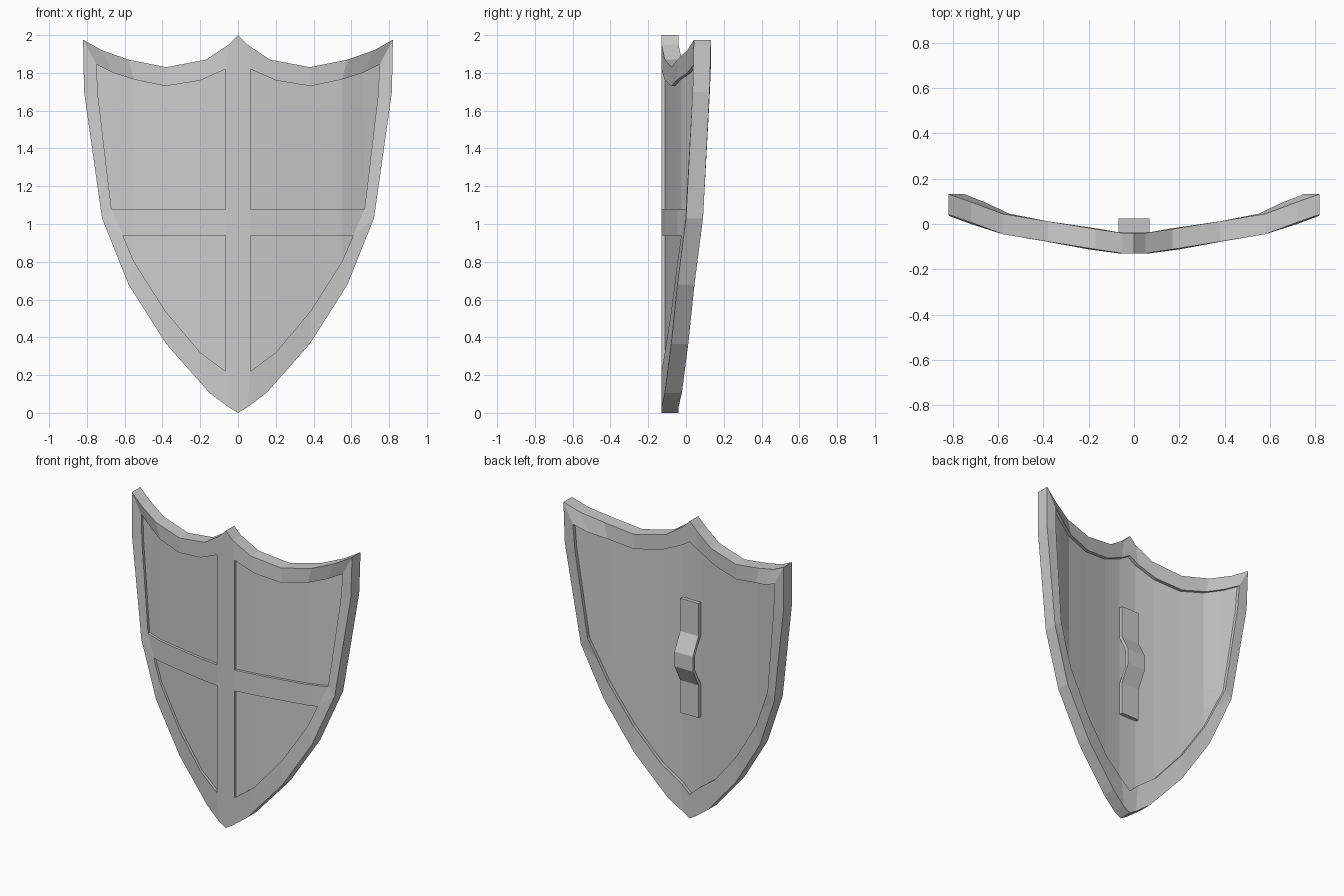
import bpy, bmesh
from mathutils import Vector

if "Cube" in bpy.data.objects:
    bpy.data.objects.remove(bpy.data.objects["Cube"], do_unlink=True)

THICK, FRONT_RECESS, BACK_RECESS = 0.09, 0.018, 0.022
BAR_LOW, BAR_HIGH = 0.94, 1.08

steel = bpy.data.materials.new("grey_steel")
steel.use_nodes = True
GREY = (0.6, 0.6, 0.6, 1)
steel.diffuse_color = GREY
steel.node_tree.nodes["Principled BSDF"].inputs["Base Color"].default_value = GREY


def finish(bm, name):
    bmesh.ops.recalc_face_normals(bm, faces=bm.faces)
    mesh = bpy.data.meshes.new(name)
    bm.to_mesh(mesh)
    bm.free()
    mesh.materials.append(steel)
    obj = bpy.data.objects.new(name, mesh)
    bpy.context.collection.objects.link(obj)
    return obj


# Columns: inner x, depth, outer bottom x z, inner bottom z, inner top z, outer top x z
columns = [
    (0.00, -0.13, 0.00, 0.00, 0.16, 1.86, 0.00, 2.00),
    (0.065, -0.13, 0.05, 0.03, 0.22, 1.82, 0.05, 1.95),
    (0.20, -0.112, 0.15, 0.105, 0.32, 1.76, 0.17, 1.87),
    (0.385, -0.078, 0.38, 0.365, 0.54, 1.73, 0.38, 1.83),
    (0.55, -0.045, 0.58, 0.68, 0.80, 1.765, 0.58, 1.87),
]
grid = [[(ox, y, oz), (x, y, iz), (x, y, BAR_LOW), (x, y, BAR_HIGH), (x, y, tz), (px, y, pz)]
        for x, y, ox, oz, iz, tz, px, pz in columns]

# Side edge of the shield
side_low, bar_tip = (0.72, 0.0, 1.03), (0.61, -0.025, BAR_LOW)
side_in, top_in, top_out = (0.67, 0.0, BAR_HIGH), (0.66, 0.007, 1.80), (0.72, 0.007, 1.92)
edge_in, edge_out = (0.74, 0.035, 1.67), (0.815, 0.035, 1.70)
corner_in, corner_out = (0.75, 0.042, 1.845), (0.82, 0.042, 1.975)
grid.append([side_low, bar_tip, bar_tip, side_in, top_in, top_out])

# Faces of one half, tagged as rim, bar or panel
half = []
for c in range(len(grid) - 1):
    a, b = grid[c], grid[c + 1]
    for r in range(5):
        kind = "rim" if r in (0, 4) else "bar" if r == 2 or c == 0 else "panel"
        half.append((kind, [a[r], b[r], b[r + 1], a[r + 1]]))
half += [
    ("panel", [side_in, edge_in, corner_in, top_in]),
    ("rim", [bar_tip, side_low, side_in]),
    ("rim", [side_in, side_low, edge_out, edge_in]),
    ("rim", [edge_in, edge_out, corner_out, corner_in]),
    ("rim", [top_in, corner_in, corner_out, top_out]),
]


def add_sheet(bm, shift, recessed, depth):
    """Add one mirrored sheet and sink its recessed faces along y."""
    verts, sunk = {}, []
    for sign in (1, -1):
        for kind, pts in half:
            keys = list(dict.fromkeys((sign * x + 0.0, y + shift, z) for x, y, z in pts))
            for k in keys:
                if k not in verts:
                    verts[k] = bm.verts.new(k)
            face = bm.faces.new([verts[k] for k in keys[::sign]])
            if kind in recessed:
                sunk.append(face)
    rim = [e for e in bm.edges if e.is_boundary and e.verts[0] in verts.values()]
    out = bmesh.ops.extrude_face_region(bm, geom=sunk)["geom"]
    moved = [v for v in out if isinstance(v, bmesh.types.BMVert)]
    bmesh.ops.translate(bm, verts=moved, vec=Vector((0, depth, 0)))
    old = [f for f in sunk if f.is_valid]
    if old:
        bmesh.ops.delete(bm, geom=old, context="FACES")
    return rim


# Shield body: front with four sunk quarters, back with one sunk field
bm = bmesh.new()
front_rim = add_sheet(bm, 0, ("panel",), FRONT_RECESS)
back_rim = add_sheet(bm, THICK, ("panel", "bar"), -BACK_RECESS)
bmesh.ops.bridge_loops(bm, edges=front_rim + back_rim)
finish(bm, "shield_body")

# Handle: a bent strip on the back
MID, HALF_W, STRIP = 1.08, 0.068, 0.025
path = [(0.385, -0.035), (0.165, -0.035), (0.05, 0.025)]
path += [(-z, y) for z, y in reversed(path)]
bm = bmesh.new()
rings = []
for z, y in path:
    rings.append([bm.verts.new((x, y - t, MID + z)) for x, t in
                  ((-HALF_W, 0), (HALF_W, 0), (HALF_W, STRIP), (-HALF_W, STRIP))])
for a, b in zip(rings, rings[1:]):
    for i in range(4):
        j = (i + 1) % 4
        bm.faces.new((a[i], a[j], b[j], b[i]))
bm.faces.new(rings[0])
bm.faces.new(rings[-1])
finish(bm, "back_handle")
